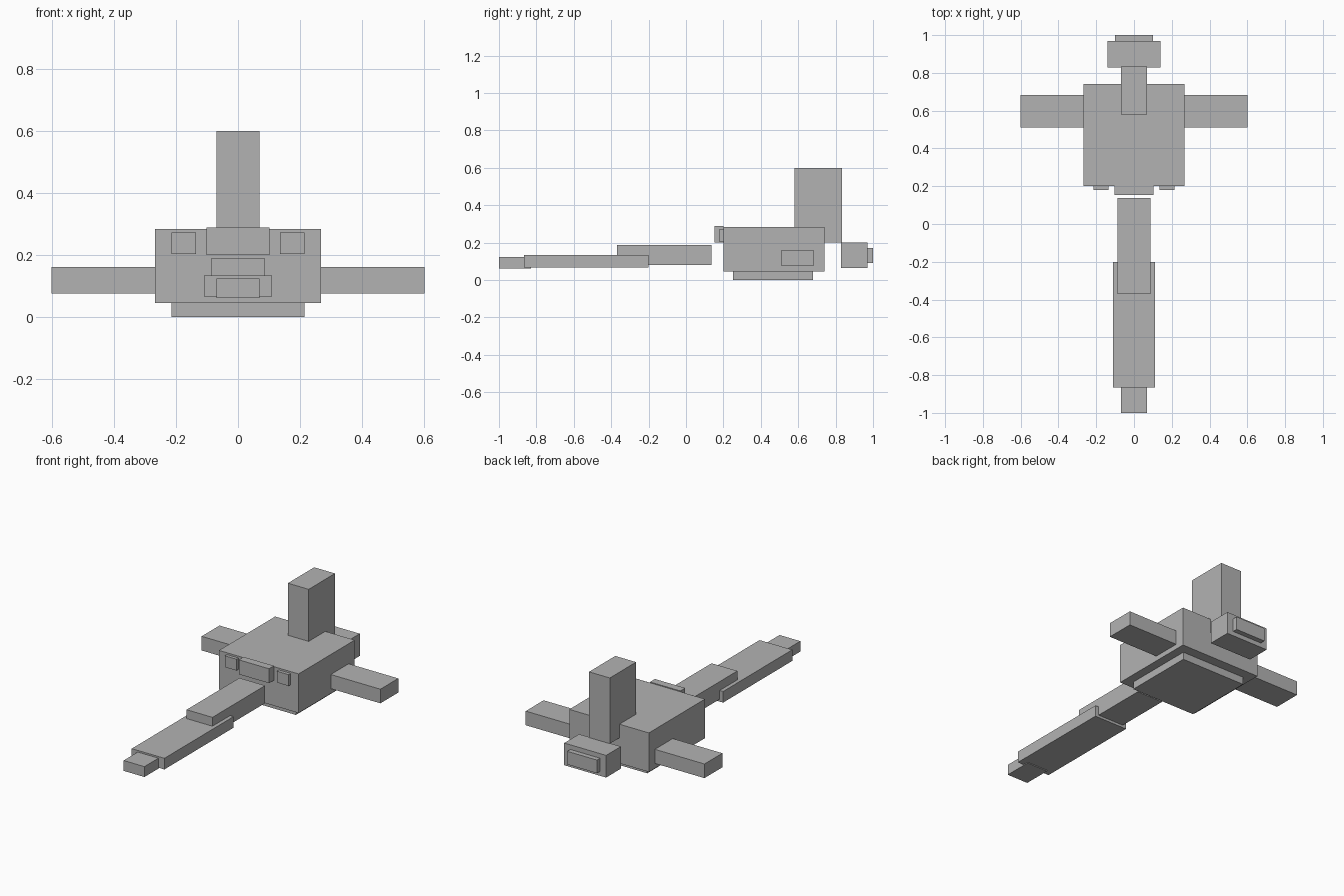
import bpy
import bmesh
from mathutils import Matrix, Vector

cube = bpy.data.objects.get("Cube")
if cube:
    bpy.data.objects.remove(cube, do_unlink=True)

grey = bpy.data.materials.new("plain grey")
grey.use_nodes = True
colour = (0.45, 0.45, 0.45, 1)
grey.diffuse_color = colour
grey.node_tree.nodes["Principled BSDF"].inputs["Base Color"].default_value = colour


def box(name, x, y, z):
    """Flat-shaded box from (min, max) ranges on each axis."""
    size = Vector((x[1] - x[0], y[1] - y[0], z[1] - z[0]))
    bm = bmesh.new()
    bmesh.ops.create_cube(bm, size=1, matrix=Matrix.Diagonal((*size, 1)))
    mesh = bpy.data.meshes.new(name)
    bm.to_mesh(mesh)
    bm.free()
    mesh.materials.append(grey)
    obj = bpy.data.objects.new(name, mesh)
    obj.location = (sum(x) / 2, sum(y) / 2, sum(z) / 2)
    bpy.context.collection.objects.link(obj)


def centred(name, half_width, y, z):
    box(name, (-half_width, half_width), y, z)


def pair(name, x, y, z):
    box("left_" + name, x, y, z)
    box("right_" + name, (-x[1], -x[0]), y, z)


# Body with the thin slab under it and the upright fin
centred("body", 0.268, (0.20, 0.74), (0.045, 0.283))
centred("belly_slab", 0.215, (0.25, 0.68), (0.0, 0.045))
centred("top_fin", 0.07, (0.58, 0.833), (0.20, 0.60))

# Rear block and its end plate
centred("rear_block", 0.141, (0.828, 0.97), (0.065, 0.20))
centred("rear_plate", 0.10, (0.97, 1.0), (0.092, 0.172))

# Side arms
pair("arm", (0.268, 0.602), (0.51, 0.682), (0.075, 0.161))

# Raised blocks on the front of the body
centred("brow_block", 0.102, (0.153, 0.20), (0.20, 0.288))
pair("front_block", (0.136, 0.215), (0.18, 0.20), (0.203, 0.272))

# Long segmented boom reaching forward
centred("boom_inner", 0.087, (-0.37, 0.137), (0.081, 0.188))
centred("boom_middle", 0.11, (-0.865, -0.20), (0.066, 0.134))
centred("boom_tip", 0.07, (-1.0, -0.83), (0.061, 0.124))
